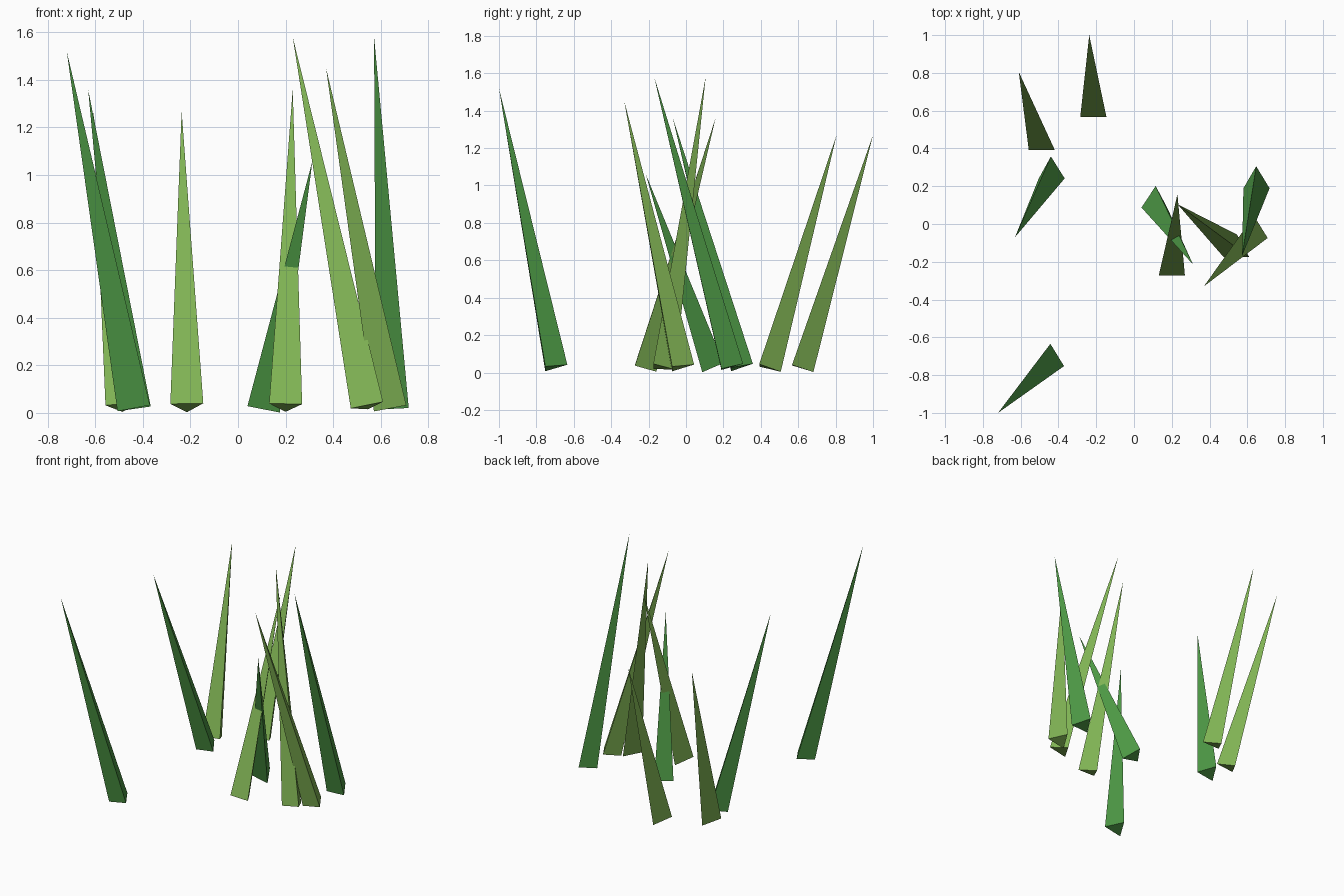
import bpy, math
from mathutils import Vector

if "Cube" in bpy.data.objects:
    bpy.data.objects.remove(bpy.data.objects["Cube"])


def material(name, rgb):
    m = bpy.data.materials.new(name)
    m.diffuse_color = (*rgb, 1)
    m.use_nodes = True
    m.node_tree.nodes["Principled BSDF"].inputs["Base Color"].default_value = m.diffuse_color
    return m


light = material("light_green", (0.22, 0.46, 0.09))
dark = material("dark_green", (0.075, 0.32, 0.06))

RADIUS, BASE_Z = 0.08, 0.027


def blade(name, base, tip, mat):
    """Three-sided spike leaning from its base centre to its tip."""
    start, end = Vector((*base, BASE_Z)), Vector(tip)
    axis = end - start
    length = axis.length
    d = axis / length
    bpy.ops.mesh.primitive_cone_add(
        vertices=3, radius1=RADIUS, radius2=0, depth=length,
        location=(start + end) / 2,
        rotation=(-math.asin(d.y), math.atan2(d.x, d.z), 0))
    ob = bpy.context.object
    ob.name = name
    ob.data.materials.append(mat)


# Base centre (x, y), tip (x, y, z)
light_blades = [
    ((-0.215, 0.605), (-0.237, 1.00, 1.27)),
    ((-0.487, 0.43), (-0.61, 0.805, 1.27)),
    ((0.20, -0.235), (0.23, 0.158, 1.36)),
    ((0.543, -0.135), (0.23, 0.105, 1.58)),
    ((0.638, -0.035), (0.37, -0.33, 1.45)),
]
dark_blades = [
    ((-0.44, -0.713), (-0.72, -1.00, 1.52)),
    ((-0.437, 0.28), (-0.63, -0.07, 1.36)),
    ((0.11, 0.125), (0.313, -0.215, 1.06)),
    ((0.648, 0.228), (0.572, -0.17, 1.58)),
]
for i, (b, t) in enumerate(light_blades):
    blade(f"light_grass_blade_{i + 1}", b, t, light)
for i, (b, t) in enumerate(dark_blades):
    blade(f"dark_grass_blade_{i + 1}", b, t, dark)
